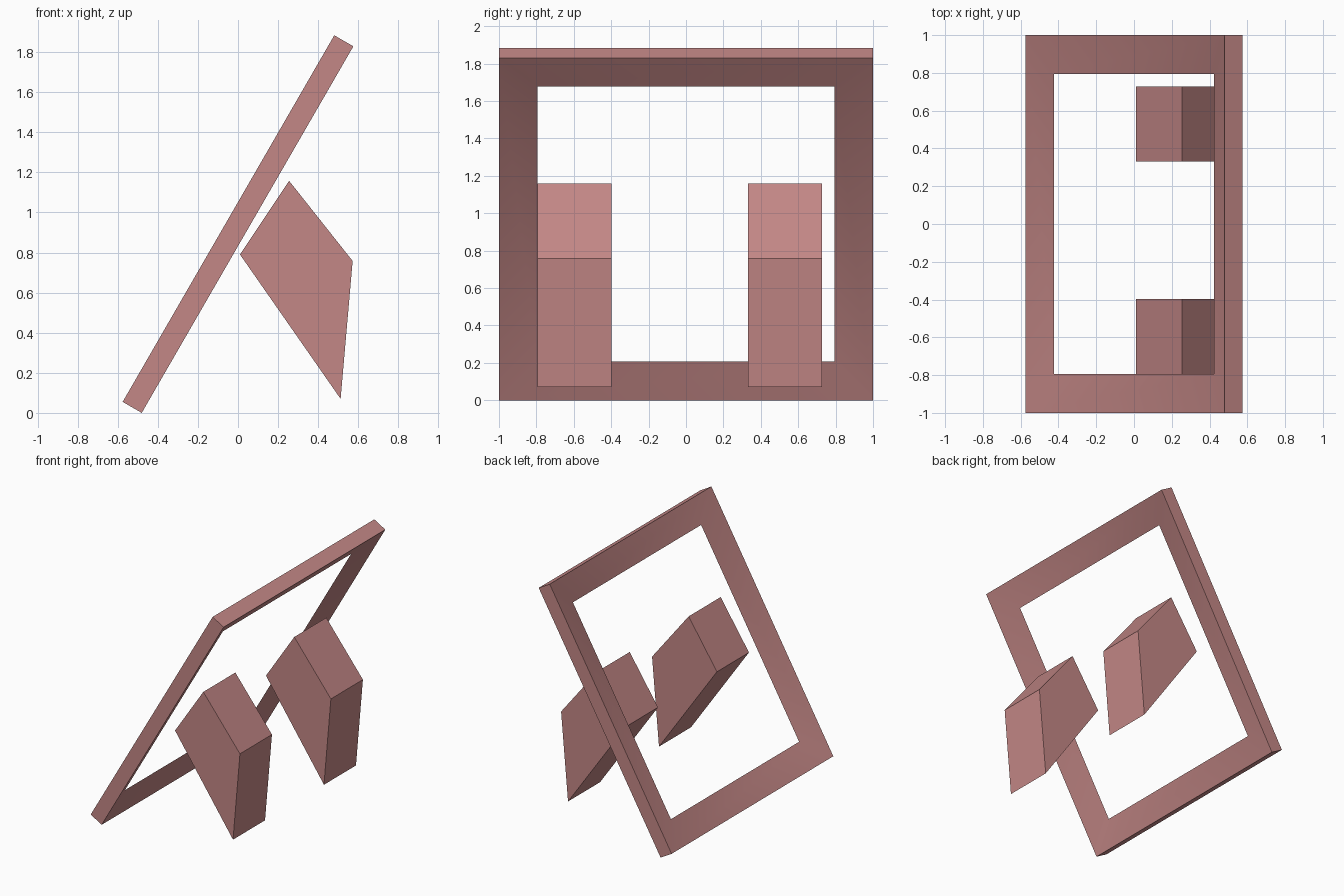
import bpy
import bmesh
from math import radians, sin, cos
from mathutils import Matrix

cube = bpy.data.objects.get("Cube")
if cube:
    bpy.data.objects.remove(cube, do_unlink=True)

# Single dusty rose colour
rose = bpy.data.materials.new("dusty_rose")
rose.use_nodes = True
colour = (0.55, 0.245, 0.24, 1.0)
rose.diffuse_color = colour
rose.node_tree.nodes["Principled BSDF"].inputs["Base Color"].default_value = colour


def finish(bm, name):
    bmesh.ops.recalc_face_normals(bm, faces=bm.faces)
    mesh = bpy.data.meshes.new(name)
    bm.to_mesh(mesh)
    bm.free()
    mesh.materials.append(rose)
    obj = bpy.data.objects.new(name, mesh)
    bpy.context.collection.objects.link(obj)
    return obj


def tilted_frame(length, width, border, thickness, tilt):
    """Rectangular ring whose border tapers to a knife edge around the opening."""
    bm = bmesh.new()

    def ring(inset, z):
        a, b = length / 2 - inset, width / 2 - inset
        return [bm.verts.new((sx * a, sy * b, z))
                for sx, sy in ((-1, -1), (1, -1), (1, 1), (-1, 1))]

    loops = [ring(0, -thickness / 2), ring(0, thickness / 2), ring(border, 0)]
    for k in range(3):
        low, high = loops[k], loops[(k + 1) % 3]
        for i in range(4):
            j = (i + 1) % 4
            bm.faces.new((low[i], low[j], high[j], high[i]))
    rise = length / 2 * sin(tilt) + thickness / 2 * cos(tilt)
    bmesh.ops.transform(bm, verts=bm.verts, matrix=Matrix.Translation((0, 0, rise))
                        @ Matrix.Rotation(-tilt, 4, "Y"))
    return finish(bm, "tilted_frame")


def prism(name, profile, y_start, depth):
    """Side profile in x and z, extruded along y."""
    bm = bmesh.new()
    face = bm.faces.new([bm.verts.new((x, y_start, z)) for x, z in profile])
    moved = bmesh.ops.extrude_face_region(bm, geom=[face])["geom"]
    bmesh.ops.translate(bm, vec=(0, depth, 0),
                        verts=[v for v in moved if isinstance(v, bmesh.types.BMVert)])
    return finish(bm, name)


# Leaning frame, softly shaded across its mitres
frame = tilted_frame(2.112, 2.0, 0.207, 0.11, radians(60))
bpy.ops.object.select_all(action="DESELECT")
frame.select_set(True)
bpy.context.view_layer.objects.active = frame
bpy.ops.object.shade_smooth_by_angle(angle=radians(30))

# Two matching kite-shaped blocks beneath the frame
kite = [(0.01, 0.79), (0.255, 1.158), (0.572, 0.758), (0.512, 0.07)]
prism("front_block", kite, -0.793, 0.396)
prism("back_block", kite, 0.332, 0.396)
